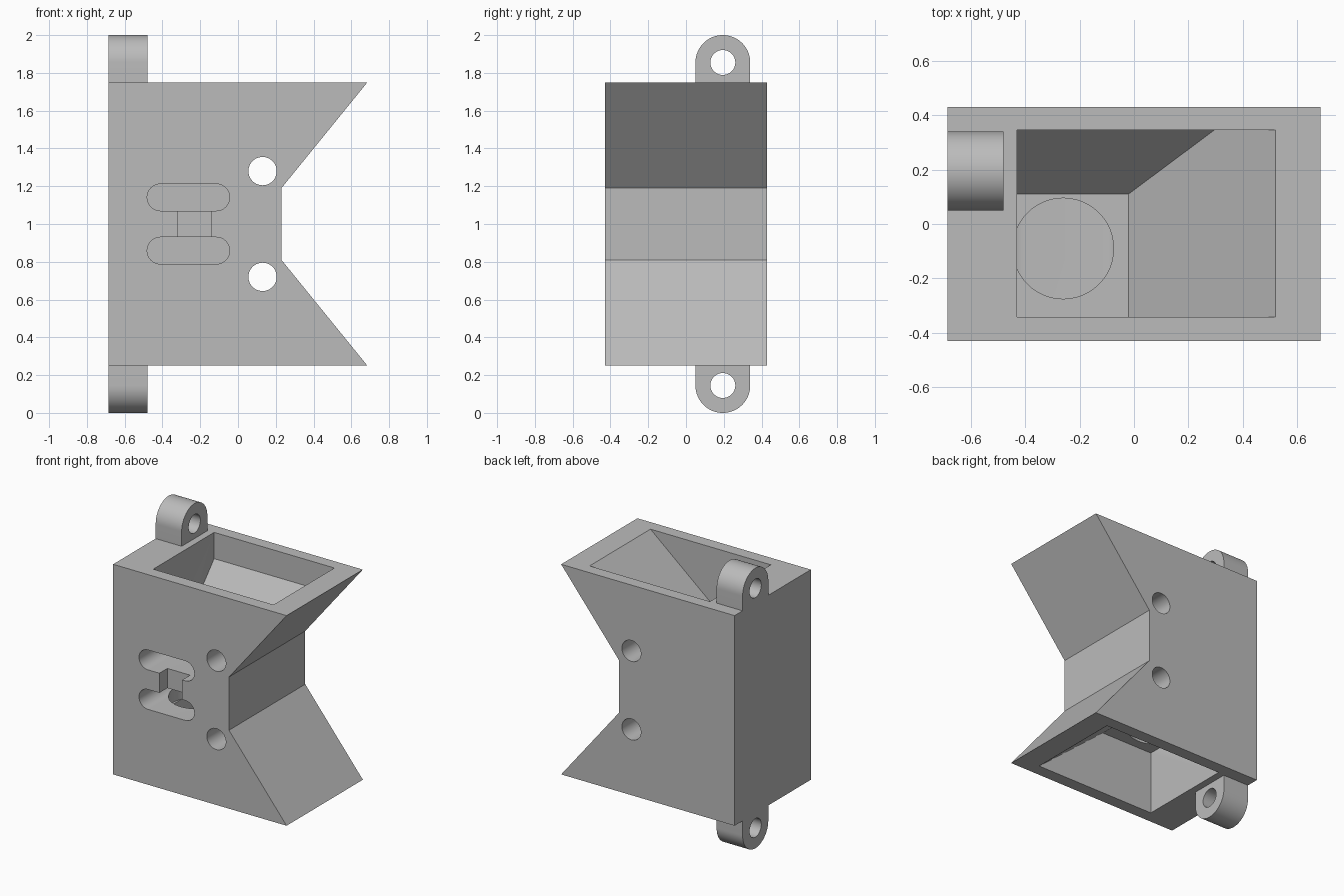
import bpy, bmesh
from math import pi, cos, sin
from mathutils import Vector

if "Cube" in bpy.data.objects:
    bpy.data.objects.remove(bpy.data.objects["Cube"], do_unlink=True)

grey = bpy.data.materials.new("plain_grey")
grey.use_nodes = True
COLOUR = (0.5, 0.5, 0.5, 1)
grey.diffuse_color = COLOUR
grey.node_tree.nodes["Principled BSDF"].inputs["Base Color"].default_value = COLOUR


def to_object(name, bm):
    bmesh.ops.recalc_face_normals(bm, faces=bm.faces)
    mesh = bpy.data.meshes.new(name)
    bm.to_mesh(mesh)
    bm.free()
    mesh.materials.append(grey)
    ob = bpy.data.objects.new(name, mesh)
    bpy.context.collection.objects.link(ob)
    return ob


def prism(name, outline, axis, start, end):
    """Extrude a 2D outline along the x, y or z axis."""
    place = {"x": lambda u, v: (start, u, v),
             "y": lambda u, v: (u, start, v),
             "z": lambda u, v: (u, v, start)}[axis]
    bm = bmesh.new()
    face = bm.faces.new([bm.verts.new(place(u, v)) for u, v in outline])
    new = bmesh.ops.extrude_face_region(bm, geom=[face])["geom"]
    shift = Vector([(end - start) * (axis == a) for a in "xyz"])
    bmesh.ops.translate(bm, vec=shift, verts=[g for g in new if isinstance(g, bmesh.types.BMVert)])
    return to_object(name, bm)


def arc(u, v, r, a0, a1, n):
    return [(u + r * cos(a0 + (a1 - a0) * i / n), v + r * sin(a0 + (a1 - a0) * i / n))
            for i in range(n + 1)]


def circle(u, v, r, n=48):
    return arc(u, v, r, 0, 2 * pi, n)[:-1]


def hull(name, points):
    bm = bmesh.new()
    for p in points:
        bm.verts.new(p)
    bmesh.ops.convex_hull(bm, input=bm.verts)
    bmesh.ops.dissolve_limit(bm, angle_limit=0.01, verts=bm.verts, edges=bm.edges)
    return to_object(name, bm)


def cut(target, cutter):
    mod = target.modifiers.new("cut", "BOOLEAN")
    mod.operation, mod.solver, mod.object = "DIFFERENCE", "EXACT", cutter
    bpy.context.view_layer.objects.active = target
    bpy.ops.object.modifier_apply(modifier=mod.name)
    bpy.data.objects.remove(cutter, do_unlink=True)


def smooth(ob):
    bpy.ops.object.select_all(action="DESELECT")
    ob.select_set(True)
    bpy.context.view_layer.objects.active = ob
    bpy.ops.object.shade_smooth_by_angle(angle=0.52)


# Notched body
half = [(0.23, 0.19), (0.685, 0.75), (-0.685, 0.75)]
outline = [(x, 1 + z) for x, z in half] + [(x, 1 - z) for x, z in reversed(half)]
body = prism("body", outline, "y", -0.43, 0.43)

for s, side in ((1, "upper"), (-1, "lower")):
    # Tapered hopper with sloped right and rear walls
    rim = [(x, y, 1 + s * z) for x in (-0.43, 0.52) for y in (-0.342, 0.345) for z in (0.75, 0.8)]
    kink = [(x, 0.345, 1 + s * 0.5625) for x in (-0.43, 0.295)]
    floor = [(x, y, 1 + s * 0.3) for x in (-0.43, -0.02) for y in (-0.342, 0.11)]
    cut(body, hull("hopper_cutter", rim + kink + floor))
    # Rounded slider slot in the front
    z = 1 + s * 0.141
    slot = arc(-0.115, z, 0.071, -pi / 2, pi / 2, 20) + arc(-0.41, z, 0.071, pi / 2, 3 * pi / 2, 20)
    cut(body, prism("slot_cutter", slot, "y", -0.5, 0.13))
    # Round outlet from hopper floor to slot
    cut(body, prism("outlet_cutter", circle(-0.26, -0.09, 0.185), "z", 1 + s * 0.14, 1 + s * 0.3005))
    # Cross hole through the body
    cut(body, prism("bolt_hole_cutter", circle(0.13, 1 + s * 0.28, 0.075), "y", -0.6, 0.6))
    # Hinge lug with pin hole
    tip = [(y, 1 + s * z) for y, z in arc(0.195, 0.855, 0.145, 0, pi, 32)]
    lug = prism(side + "_hinge_lug", tip + [(0.05, 1 + s * 0.75), (0.34, 1 + s * 0.75)],
                "x", -0.685, -0.48)
    cut(lug, prism("pin_hole_cutter", circle(0.195, 1 + s * 0.855, 0.066), "x", -0.8, -0.4))
    smooth(lug)

# Shallow link recess between the slots
cut(body, prism("link_cutter", [(-0.32, 0.9), (-0.14, 0.9), (-0.14, 1.1), (-0.32, 1.1)],
                "y", -0.5, -0.34))
smooth(body)
